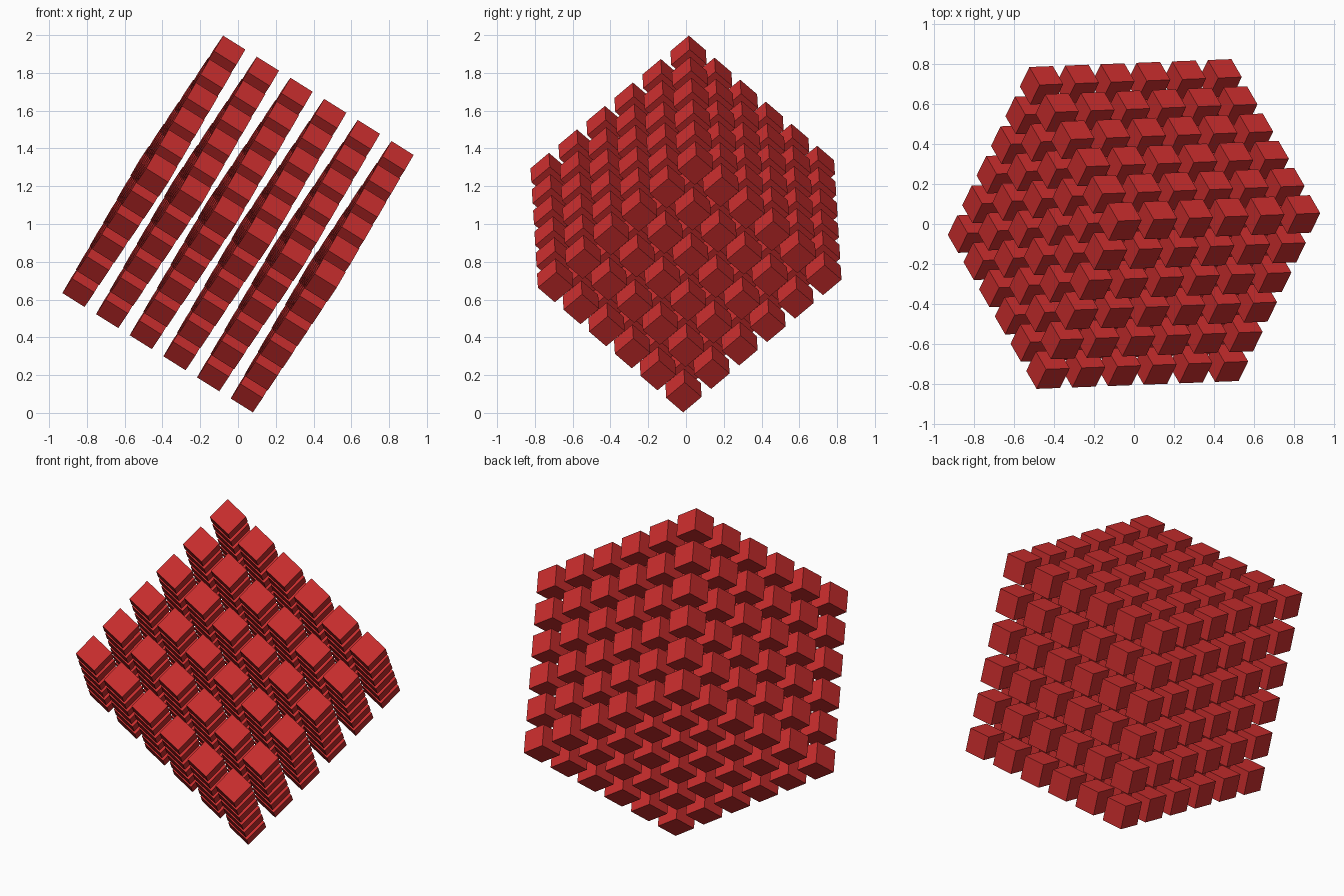
import bpy
import bmesh
from mathutils import Matrix, Vector

if "Cube" in bpy.data.objects:
    bpy.data.objects.remove(bpy.data.objects["Cube"], do_unlink=True)

COUNT = 6
FILL = 0.66  # block edge as a share of the spacing

# Spacing from block to block along the three tilted lattice axes
steps = [Vector((0.178, 0.008, -0.112)),
         Vector((-0.073, -0.148, -0.124)),
         Vector((-0.078, 0.136, -0.117))]
pitch = [s.length for s in steps]

# Red paint
red = bpy.data.materials.new("red")
red.use_nodes = True
colour = (0.6, 0.027, 0.027, 1)
red.diffuse_color = colour
red.node_tree.nodes["Principled BSDF"].inputs["Base Color"].default_value = colour

# One block, placed at the first corner of the lattice
mesh = bpy.data.meshes.new("block_lattice")
bm = bmesh.new()
bmesh.ops.create_cube(bm, size=FILL)
bmesh.ops.translate(bm, verts=bm.verts, vec=[-(COUNT - 1) / 2] * 3)
bmesh.ops.scale(bm, verts=bm.verts, vec=pitch)
bm.to_mesh(mesh)
bm.free()
mesh.materials.append(red)

lattice = bpy.data.objects.new("block_lattice", mesh)
bpy.context.collection.objects.link(lattice)

# Repeat the block along each axis
for axis, name in enumerate(("row", "layer", "stack")):
    array = lattice.modifiers.new(name, "ARRAY")
    array.count = COUNT
    array.use_relative_offset = False
    array.use_constant_offset = True
    offset = [0, 0, 0]
    offset[axis] = pitch[axis]
    array.constant_offset_displace = offset

# Tilt the lattice so that it stands on one corner
tilt = Matrix([s.normalized() for s in steps]).transposed()
lattice.matrix_world = Matrix.Translation((0, 0, 1)) @ tilt.to_quaternion().to_matrix().to_4x4()
